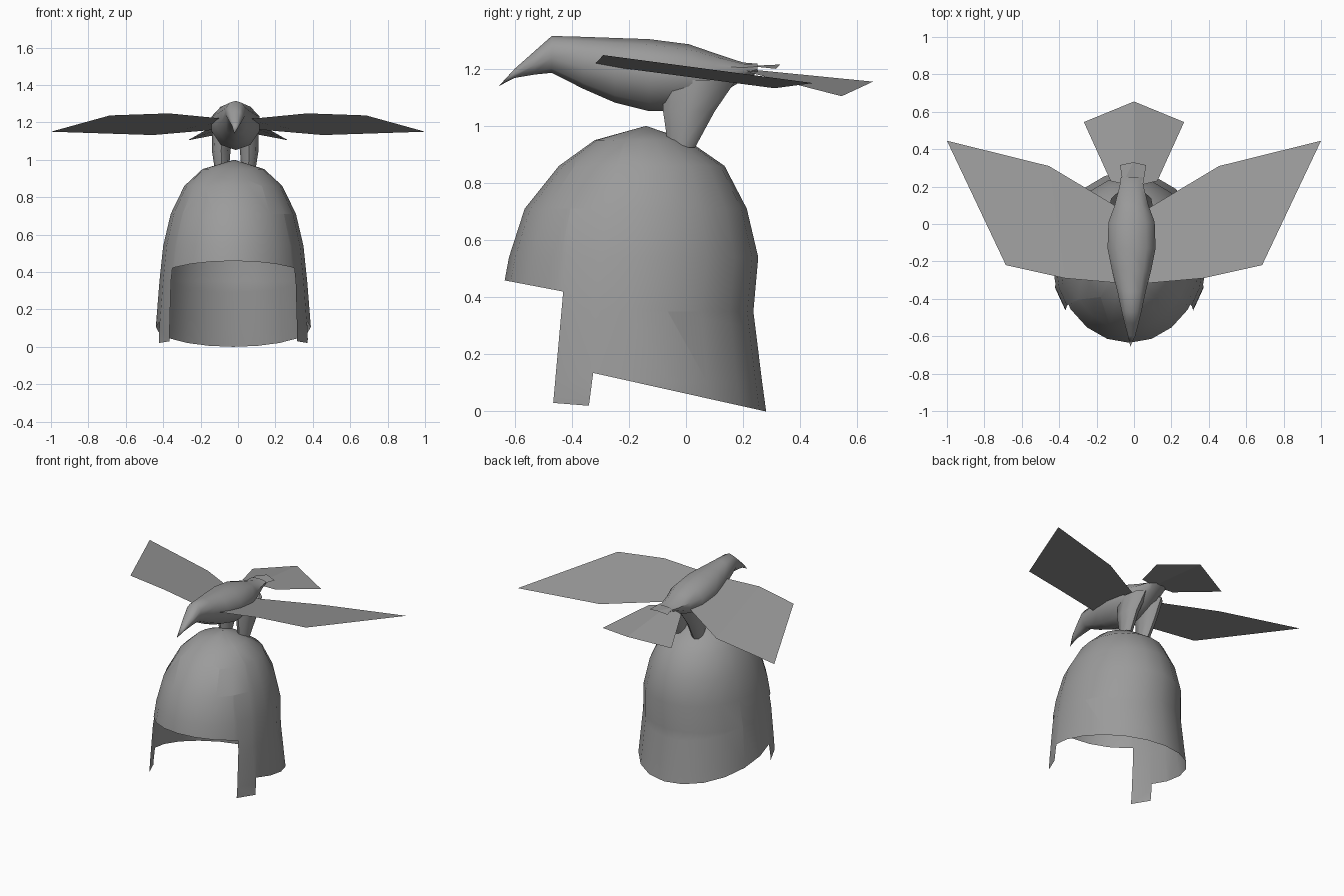
import bpy, bmesh, math
from mathutils import Vector

if "Cube" in bpy.data.objects:
    bpy.data.objects.remove(bpy.data.objects["Cube"])

grey = bpy.data.materials.new("plain grey")
grey.diffuse_color = (0.33, 0.33, 0.33, 1)
grey.use_nodes = True
grey.node_tree.nodes["Principled BSDF"].inputs["Base Color"].default_value = grey.diffuse_color


def finish(name, bm, smooth=0):
    me = bpy.data.meshes.new(name)
    bm.to_mesh(me)
    bm.free()
    ob = bpy.data.objects.new(name, me)
    bpy.context.collection.objects.link(ob)
    me.materials.append(grey)
    if smooth:
        bpy.ops.object.select_all(action='DESELECT')
        ob.select_set(True)
        bpy.context.view_layer.objects.active = ob
        bpy.ops.object.shade_smooth_by_angle(angle=math.radians(smooth))
    return ob


def loft(rings, start=None, end=None):
    """Skin rings of points, optionally closing the ends to a point."""
    bm = bmesh.new()
    vs = [[bm.verts.new(p) for p in r] for r in rings]
    n = len(vs[0])
    for a, b in zip(vs, vs[1:]):
        for i in range(n):
            j = (i + 1) % n
            bm.faces.new((a[i], a[j], b[j], b[i]))
    for tip, ring in ((start, vs[0]), (end, vs[-1])):
        if tip:
            t = bm.verts.new(tip)
            for i in range(n):
                bm.faces.new((ring[i], ring[(i + 1) % n], t))
    bmesh.ops.recalc_face_normals(bm, faces=bm.faces)
    return bm


def sheet(name, points, faces, mirror_x=False):
    """Thin flat-faced sheet whose normals look up."""
    bm = bmesh.new()
    s = -1 if mirror_x else 1
    vs = [bm.verts.new((s * x, y, z)) for x, y, z in points]
    for f in faces:
        face = bm.faces.new([vs[i] for i in f])
        face.normal_update()
        if face.normal.z < 0:
            face.normal_flip()
    return finish(name, bm)


# helmet shell: z, half width, front y, back y
SHELL = [(-.06, .425, -.66, .289), (.1, .415, -.66, .267), (.35, .395, -.655, .236),
         (.54, .375, -.62, .253), (.71, .335, -.565, .213), (.86, .262, -.445, .135),
         (.95, .165, -.32, .005)]
rings = []
for z, hx, yf, yb in SHELL:
    cy = max(-.2, (yf + yb) / 2) if z < .8 else (yf + yb) / 2
    ring = []
    for i in range(20):
        a = 2 * math.pi * i / 20
        s = math.sin(a)
        ring.append((-.025 + hx * math.cos(a), cy + s * (yb - cy if s > 0 else cy - yf), z))
    rings.append(ring)
bm = loft(rings, end=(-.02, -.14, 1.0))
# cut lines in the side view: brim, face opening, cheek rear, lower rim, cheek foot
CUTS = [((-.43, .42), (-.64, .46)), ((-.43, .42), (-.465, .03)), ((-.325, .135), (-.34, .02)),
        ((-.325, .135), (.28, 0)), ((-.465, .03), (-.34, .02))]
for (y0, z0), (y1, z1) in CUTS:
    bmesh.ops.bisect_plane(bm, geom=bm.verts[:] + bm.edges[:] + bm.faces[:], dist=1e-5,
                           plane_co=(0, y0, z0), plane_no=Vector((0, z0 - z1, y1 - y0)).normalized())


def below(c, k):
    (y0, z0), (y1, z1) = CUTS[k]
    return c.z < z0 + (z1 - z0) * (c.y - y0) / (y1 - y0)


def ahead(c, k):
    (y0, z0), (y1, z1) = CUTS[k]
    return c.y < y0 + (y1 - y0) * (c.z - z0) / (z1 - z0)


gone = []
for f in bm.faces:
    c = f.calc_center_median()
    face_gap = ahead(c, 1) and below(c, 0)
    under = below(c, 4) if ahead(c, 2) else below(c, 3)
    if face_gap or under:
        gone.append(f)
bmesh.ops.delete(bm, geom=gone, context='FACES')
finish("helmet_shell", bm, 40)

# bird body: y, half width, top z, bottom z
BODY = [(-.60, .02, 1.20, 1.168), (-.53, .04, 1.262, 1.18), (-.47, .055, 1.315, 1.186),
        (-.36, .08, 1.312, 1.13), (-.25, .11, 1.308, 1.082), (-.13, .135, 1.304, 1.052),
        (.01, .13, 1.286, 1.055), (.10, .095, 1.255, 1.10), (.20, .068, 1.222, 1.16),
        (.25, .06, 1.218, 1.185)]
rings = []
for y, hx, zt, zb in BODY:
    zm = zb + .58 * (zt - zb)
    ring = []
    for i in range(10):
        a = 2 * math.pi * i / 10 + math.pi / 2
        s = math.sin(a)
        ring.append((-.013 + hx * math.cos(a), y, zm + s * (zt - zm if s > 0 else zm - zb)))
    rings.append(ring)
finish("bird_body", loft(rings, start=(-.02, -.655, 1.14)), 50)

# legs: tapered tubes sinking into the crown
for name, s in (("left_leg", -1), ("right_leg", 1)):
    rings = []
    for z, x, y, rx, ry in ((.925, .07, -.015, .035, .047), (1.05, .075, .01, .05, .09),
                            (1.16, .065, .045, .06, .13)):
        rings.append([(-.015 + s * x + rx * math.cos(i * math.pi / 4),
                       y + ry * math.sin(i * math.pi / 4), z) for i in range(8)])
    finish(name, loft(rings), 50)

# wings
WING = [(.03, -.32, 1.215), (.37, -.29, 1.248), (.685, -.22, 1.237),
        (1.0, .445, 1.15), (.455, .31, 1.132), (.07, .08, 1.165)]
for name, m in (("right_wing", False), ("left_wing", True)):
    sheet(name, WING, [(0, 1, 4, 5), (1, 2, 3, 4)], m)

# tail fan, ridged down the middle, and the small covert over its root
sheet("tail_fan", [(0, .2, 1.2), (.125, .23, 1.185), (.268, .545, 1.104), (0, .655, 1.155),
                   (-.268, .545, 1.104), (-.125, .23, 1.185)], [(0, 1, 2, 3), (0, 3, 4, 5)])
sheet("tail_covert", [(-.06, .22, 1.21), (.05, .22, 1.21), (.065, .315, 1.2),
                      (-.005, .33, 1.215), (-.075, .315, 1.2)], [(0, 1, 2, 3), (0, 3, 4)])
